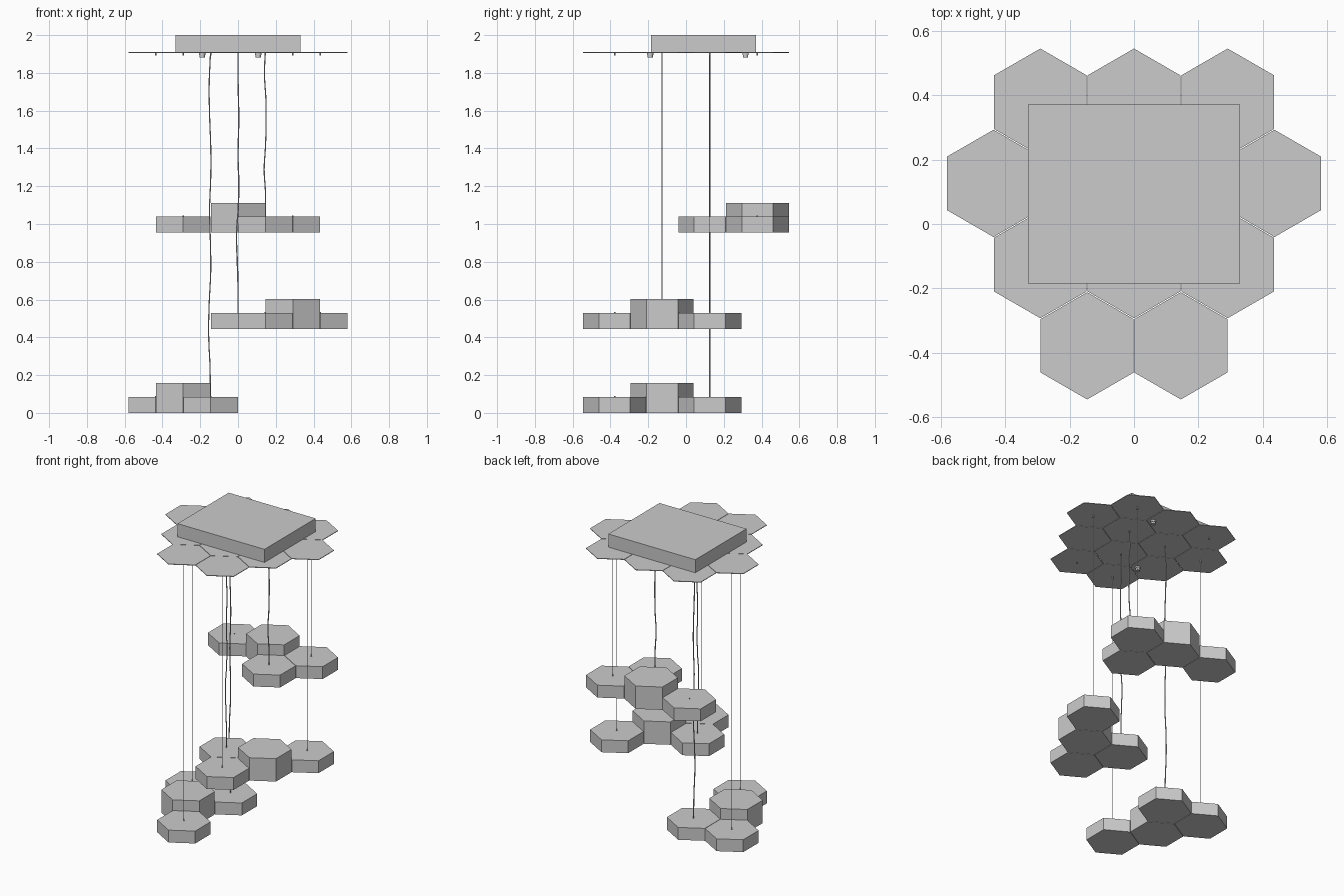
import bpy, bmesh, math
from mathutils import Matrix

if "Cube" in bpy.data.objects:
    bpy.data.objects.remove(bpy.data.objects["Cube"])

R = 0.1665               # hexagon corner radius
DX, DY = 0.291, 0.2523   # honeycomb pitch
CEIL = 1.91


def prism(name, x, y, z0, z1, r, sides=6):
    """Upright prism with a corner facing +y."""
    bm = bmesh.new()
    rings = []
    for z in (z0, z1):
        rings.append([bm.verts.new((x + r * math.sin(2 * math.pi * k / sides),
                                    y + r * math.cos(2 * math.pi * k / sides), z))
                      for k in range(sides)])
    low, high = rings
    bm.faces.new(low)
    bm.faces.new(high)
    for k in range(sides):
        n = (k + 1) % sides
        bm.faces.new((low[k], low[n], high[n], high[k]))
    bmesh.ops.recalc_face_normals(bm, faces=bm.faces)
    me = bpy.data.meshes.new(name)
    bm.to_mesh(me)
    bm.free()
    ob = bpy.data.objects.new(name, me)
    bpy.context.collection.objects.link(ob)
    return ob


def activate(ob):
    bpy.ops.object.select_all(action='DESELECT')
    ob.select_set(True)
    bpy.context.view_layer.objects.active = ob


def smooth(ob):
    activate(ob)
    bpy.ops.object.shade_smooth_by_angle()


def cable(name, x, y, z0, z1, waves):
    """Slightly wavy power cable; the waves lie in the x direction."""
    cu = bpy.data.curves.new(name, 'CURVE')
    cu.dimensions = '3D'
    cu.bevel_depth = 0.0035
    cu.bevel_resolution = 1
    cu.resolution_u = 6
    cu.use_fill_caps = True
    sp = cu.splines.new('BEZIER')
    n = len(waves)
    sp.bezier_points.add(n - 1)
    for i, (p, w) in enumerate(zip(sp.bezier_points, waves)):
        p.co = (x + w, y, z1 + (z0 - z1) * i / (n - 1))
        p.handle_left_type = p.handle_right_type = 'AUTO'
    ob = bpy.data.objects.new(name, cu)
    bpy.context.collection.objects.link(ob)
    activate(ob)
    bpy.ops.object.convert(target='MESH')


def pos(cell):
    """Honeycomb cell centre: column in half pitches, row 0 at the front."""
    return cell[0] * DX / 2, (cell[1] - 1.5) * DY


# ceiling housing
bpy.ops.mesh.primitive_cube_add(size=1, location=(0, 0.093, (CEIL + 2) / 2))
box = bpy.context.object
box.name = "ceiling_housing"
box.scale = (0.66, 0.555, 2 - CEIL)

# clusters: base height, tall lamp, corded lamp, wire-hung lamps, cable waves
clusters = [
    (0.0, (-2, 1), (-1, 2), [(-3, 2), (-1, 0)],
     [0, -0.007, -0.005, 0.001, 0.001, -0.005, -0.001, 0.001, -0.007, -0.01, -0.003, 0]),
    (0.445, (2, 1), (0, 1), [(1, 0), (3, 2)],
     [0, 0, 0.003, 0.003, 0, 0.004, 0.001, -0.008, -0.004, 0, 0]),
    (0.955, (0, 3), (1, 2), [(-2, 3), (2, 3)],
     [-0.002, -0.005, 0.002, 0.003, 0, -0.007, 0, 0]),
]

for base, tall, corded, hung, waves in clusters:
    top = base + 0.085
    # hexagonal lamps, each below a thin ceiling plate
    for cell in [tall, corded] + hung:
        x, y = pos(cell)
        prism("ceiling_plate", x, y, CEIL - 0.004, CEIL, R)
        if cell == tall:
            prism("tall_lamp", x, y, base, base + 0.157, R)
        else:
            prism("lamp", x, y, base, top, R)
    # power cable
    cable("power_cable", *pos(corded), top, CEIL - 0.002, waves)
    # suspension wires with their end fittings
    for cell in hung:
        x, y = pos(cell)
        prism("suspension_wire", x, y, top, CEIL - 0.004, 0.001)
        smooth(prism("wire_fitting", x, y, CEIL - 0.019, CEIL - 0.004, 0.004, 12))
        smooth(prism("lamp_fitting", x, y, top, top + 0.004, 0.004, 12))

# two small fixing knobs under the ceiling plates
for x, y in [(-0.19, -0.19), (0.107, 0.315)]:
    smooth(prism("knob_collar", x, y, 1.895, CEIL - 0.003, 0.017, 16))
    smooth(prism("knob_tip", x, y, 1.881, 1.896, 0.014, 16))
